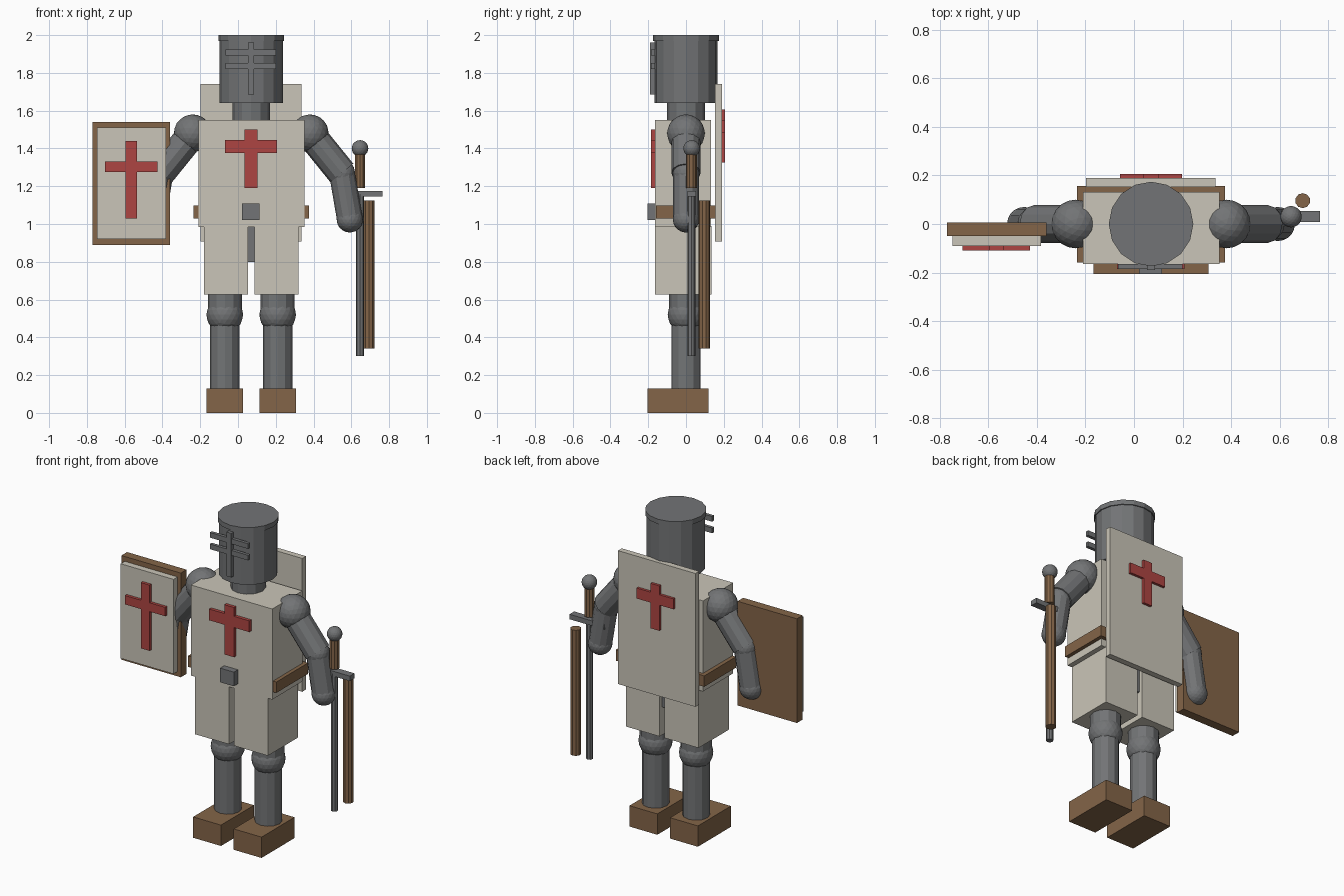
import bpy
from mathutils import Vector

if "Cube" in bpy.data.objects:
    bpy.data.objects.remove(bpy.data.objects["Cube"])


def material(name, rgb):
    m = bpy.data.materials.new(name)
    m.diffuse_color = (*rgb, 1)
    m.use_nodes = True
    m.node_tree.nodes["Principled BSDF"].inputs["Base Color"].default_value = m.diffuse_color
    return m


CLOTH = material("cloth", (0.59, 0.56, 0.48))
LEATHER = material("leather", (0.23, 0.13, 0.065))
RED = material("red", (0.42, 0.06, 0.055))
STEEL = material("steel", (0.17, 0.175, 0.18))


def finish(name, mat):
    ob = bpy.context.object
    ob.name = name
    ob.data.materials.append(mat)
    return ob


def box(name, x, y, z, mat):
    """Box from (min, max) pairs."""
    bpy.ops.mesh.primitive_cube_add(size=1, location=[(a + b) / 2 for a, b in (x, y, z)])
    ob = finish(name, mat)
    ob.scale = [b - a for a, b in (x, y, z)]
    return ob


def rod(name, p, q, r, sides, mat, r2=None):
    """Cylinder or cone between two points."""
    p, q = Vector(p), Vector(q)
    d = q - p
    bpy.ops.mesh.primitive_cone_add(vertices=sides, radius1=r, radius2=r if r2 is None else r2,
                                    depth=d.length, location=(p + q) / 2)
    ob = finish(name, mat)
    ob.rotation_euler = d.to_track_quat('Z', 'Y').to_euler()
    return ob


def ball(name, loc, r, mat):
    bpy.ops.mesh.primitive_ico_sphere_add(subdivisions=3, radius=r, location=loc)
    return finish(name, mat)


def cross(name, upright_x, upright_z, bar_x, bar_z, y):
    box(name + "_upright", upright_x, y, upright_z, RED)
    box(name + "_bar", bar_x, y, bar_z, RED)


CX = 0.07  # body centre line

# Helmet and neck
rod("helmet", (CX, 0, 1.64), (CX, 0, 1.98), 0.168, 16, STEEL)
rod("helmet_lid", (CX, 0, 1.97), (CX, 0, 2.0), 0.174, 16, STEEL)
rod("neck", (CX, 0, 1.53), (CX, 0, 1.66), 0.1, 12, STEEL)
box("visor_upright", (0.053, 0.086), (-0.19, -0.16), (1.685, 1.96), STEEL)
for i, z in enumerate((1.82, 1.892)):
    box(f"visor_bar_{i}", (-0.065, 0.2), (-0.185, -0.165), (z, z + 0.032), STEEL)

# Torso, belt and cape
box("tabard", (-0.21, 0.352), (-0.165, 0.132), (0.985, 1.55), CLOTH)
box("belt", (-0.235, 0.375), (-0.158, 0.156), (1.03, 1.098), LEATHER)
box("buckle", (0.02, 0.115), (-0.205, -0.16), (1.02, 1.108), STEEL)
box("cape", (-0.198, 0.336), (0.153, 0.19), (0.908, 1.74), CLOTH)
box("pelvis", (-0.12, 0.26), (-0.11, 0.11), (0.80, 1.0), STEEL)
cross("chest_cross", (0.035, 0.102), (1.19, 1.5), (-0.07, 0.207), (1.375, 1.445), (-0.185, -0.16))
cross("back_cross", (0.04, 0.1), (1.325, 1.605), (-0.057, 0.197), (1.485, 1.55), (0.185, 0.206))

# Legs and arms, mirrored about the centre line
for side, s in (("right", -1), ("left", 1)):
    x = CX + s * 0.14
    box(side + "_boot", (x - 0.096, x + 0.096), (-0.205, 0.12), (0, 0.13), LEATHER)
    rod(side + "_shin", (x, 0, 0.1), (x, 0, 0.52), 0.078, 12, STEEL)
    ball(side + "_knee", (x, 0, 0.52), 0.097, STEEL)
    rod(side + "_thigh", (x, 0, 0.52), (x, 0, 0.95), 0.09, 12, STEEL)
    mid = CX + s * 0.134
    box(side + "_skirt", (mid - 0.117, mid + 0.117), (-0.164, 0.135), (0.626, 0.99), CLOTH)

    shoulder = (CX + s * 0.31, 0, 1.48)
    elbow = (CX + s * 0.48, 0, 1.27)
    hand = (CX + s * 0.522, 0, 1.025)
    ball(side + "_shoulder", shoulder, 0.1, STEEL)
    rod(side + "_upper_arm", shoulder, elbow, 0.078, 12, STEEL)
    ball(side + "_elbow", elbow, 0.07, STEEL)
    rod(side + "_forearm", elbow, hand, 0.068, 12, STEEL)
    ball(side + "_hand", hand, 0.07, STEEL)

# Shield
box("shield_back", (-0.77, -0.36), (-0.05, 0.006), (0.89, 1.54), LEATHER)
box("shield_face", (-0.747, -0.382), (-0.09, -0.045), (0.92, 1.51), CLOTH)
cross("shield_cross", (-0.595, -0.535), (1.03, 1.44), (-0.705, -0.427), (1.275, 1.33), (-0.108, -0.085))

# Sword and scabbard
sx, sy = 0.646, 0.028
rod("sword_blade", (sx, sy, 0.30), (sx, sy, 1.16), 0.021, 8, STEEL)
box("sword_guard", (sx - 0.12, sx + 0.12), (0.008, 0.054), (1.145, 1.176), STEEL)
rod("sword_grip", (sx, sy, 1.19), (sx, sy, 1.38), 0.029, 10, LEATHER)
ball("sword_pommel", (sx, sy + 0.002, 1.40), 0.044, STEEL)
rod("scabbard", (0.694, 0.096, 0.342), (0.694, 0.096, 1.125), 0.031, 10, LEATHER)
